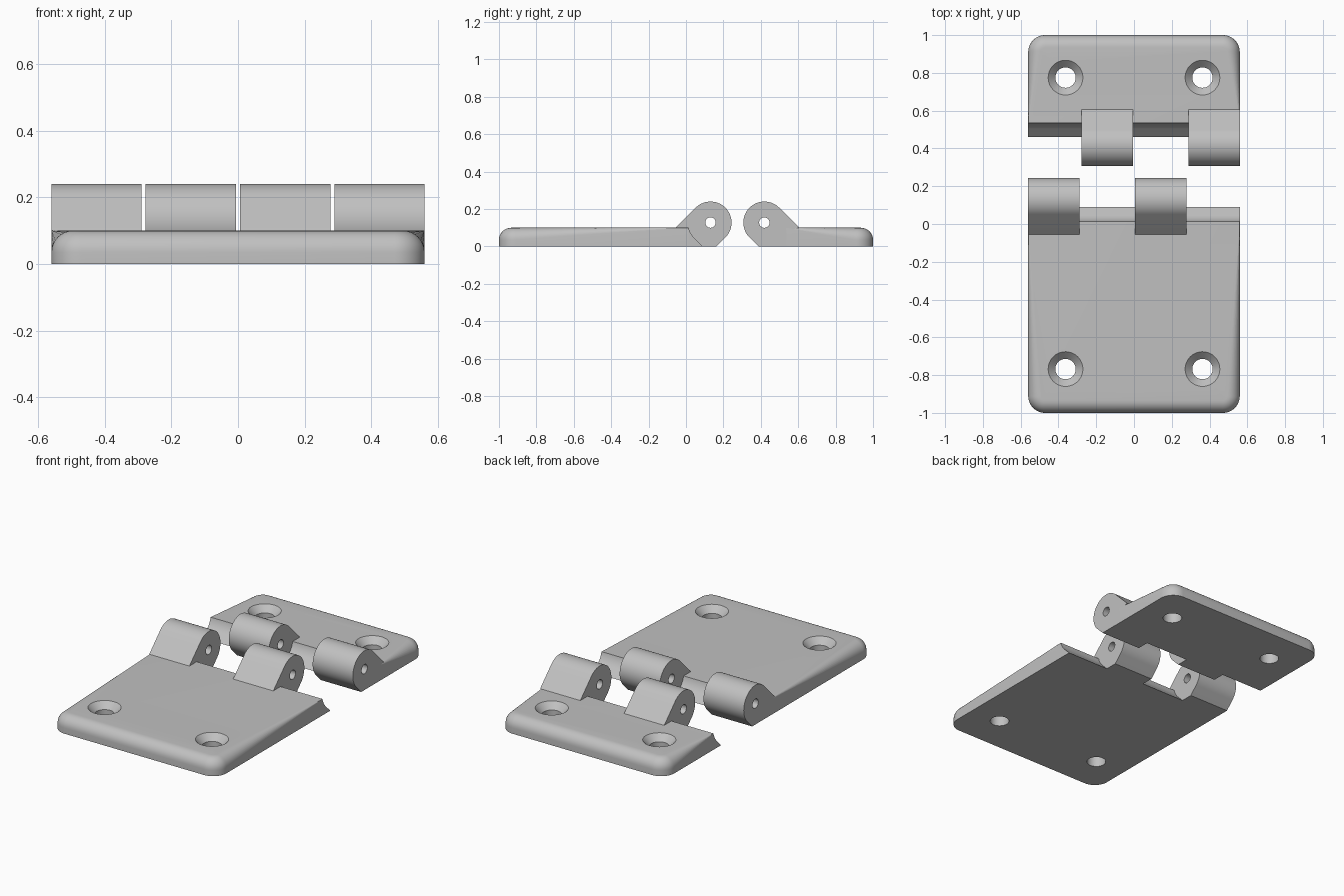
import bpy, bmesh
from math import sin, cos, pi, radians, sqrt

if "Cube" in bpy.data.objects:
    bpy.data.objects.remove(bpy.data.objects["Cube"])

HALF_W, THICK = 0.56, 0.10      # plate half width and thickness
FILLET, CORNER = 0.065, 0.09    # top edge rounding, plan corner radius
AXIS_Z, BARREL = 0.1275, 0.1125 # pin axis height, knuckle radius
CLEAR, PIN = 0.12, 0.028        # clearance radius, pin hole radius
PITCH, WIDTH = 0.283, 0.271     # knuckle spacing and width

grey = bpy.data.materials.new("satin_grey")
grey.use_nodes = True
colour = (0.53, 0.53, 0.53, 1)
grey.diffuse_color = colour
grey.node_tree.nodes["Principled BSDF"].inputs["Base Color"].default_value = colour


def skin(name, rings, place):
    """Closed solid through matching rings of points, capped at both ends."""
    bm = bmesh.new()
    loops = [[bm.verts.new(place(*p)) for p in ring] for ring in rings]
    n = len(loops[0])
    for a, b in zip(loops, loops[1:]):
        for i in range(n):
            j = (i + 1) % n
            bm.faces.new((a[i], a[j], b[j], b[i]))
    bm.faces.new(loops[0][::-1])
    bm.faces.new(loops[-1])
    bmesh.ops.recalc_face_normals(bm, faces=bm.faces)
    mesh = bpy.data.meshes.new(name)
    bm.to_mesh(mesh)
    bm.free()
    obj = bpy.data.objects.new(name, mesh)
    bpy.context.collection.objects.link(obj)
    mesh.materials.append(grey)
    return obj


def prism(name, profile, x0, x1, place):
    return skin(name, [[(x, y, z) for y, z in profile] for x in (x0, x1)], place)


def arc(radius, start, end, steps):
    """Arc around the pin axis, in degrees, as (y, z) points."""
    angles = [radians(start + (end - start) * i / steps) for i in range(steps + 1)]
    return [(radius * cos(a), AXIS_Z + radius * sin(a)) for a in angles]


def cut(obj, cutter):
    cutter.hide_render = True
    mod = obj.modifiers.new("cut", 'BOOLEAN')
    mod.operation, mod.solver, mod.object = 'DIFFERENCE', 'EXACT', cutter
    bpy.context.view_layer.objects.active = obj
    bpy.ops.object.modifier_apply(modifier=mod.name)
    bpy.data.objects.remove(cutter)


def smooth(obj):
    bpy.ops.object.select_all(action='DESELECT')
    obj.select_set(True)
    bpy.context.view_layer.objects.active = obj
    bpy.ops.object.shade_smooth_by_angle(angle=radians(25))


def plate(name, length, place):
    """Plate whose edge rounding fades out along the sides towards the hinge."""
    tiny = 0.001
    half = [(HALF_W, 0, 1, 0, tiny), (HALF_W, -CLEAR, 1, 0, tiny)]
    for i in range(13):
        a = pi / 2 * i / 12
        half.append((HALF_W - CORNER + CORNER * cos(a),
                     CORNER - length - CORNER * sin(a), cos(a), -sin(a), FILLET))
    outline = half + [(-x, y, -nx, ny, r) for x, y, nx, ny, r in reversed(half)]
    rings = [[(x, y, 0) for x, y, *_ in outline]]
    for k in range(9):
        t = pi / 2 * k / 8
        rings.append([(x - nx * r * (1 - cos(t)), y - ny * r * (1 - cos(t)),
                       THICK - r * (1 - sin(t))) for x, y, nx, ny, r in outline])
    return skin(name, rings, place)


def leaf(side, axis_y, turn, length, hole_y):
    def place(x, y, z):
        return (turn * x, turn * y + axis_y, z)

    body = plate(side + "_plate", length, place)

    # hollow that clears the opposite knuckles
    low = -0.05
    slope_y = low - AXIS_Z + CLEAR * sqrt(2)
    hollow = [(-slope_y, low)] + arc(CLEAR, 225, 150, 24) + [(0.3, 0.1875), (0.3, low)]
    cut(body, prism("hollow_cutter", hollow, -1, 1, place))

    # countersunk screw holes
    for x in (-0.3625, 0.3625):
        rings = [[(x + r * cos(a), -hole_y + r * sin(a), z)
                  for a in (2 * pi * i / 40 for i in range(40))]
                 for r, z in ((0.054, low), (0.054, 0.062), (0.092, THICK), (0.112, 0.12))]
        cut(body, skin("screw_cutter", rings, place))
    smooth(body)

    # knuckles: barrel with tangent slopes down to the plate and the base
    reach = BARREL * sqrt(2)
    profile = [(-reach - AXIS_Z + THICK, THICK)] + arc(BARREL, 135, -45, 36)
    profile += [(reach - AXIS_Z, 0), (AXIS_Z - CLEAR * sqrt(2) - 0.004, 0),
                (-0.09, 0.04), (-0.125, 0.085)]
    for slot, label in ((0, "outer"), (2, "inner")):
        x0 = -HALF_W + slot * PITCH
        knuckle = prism(f"{side}_{label}_knuckle", profile, x0, x0 + WIDTH, place)
        cut(knuckle, prism("pin_cutter", arc(PIN, 0, 345, 23), x0 - 0.1, x0 + WIDTH + 0.1, place))
        smooth(knuckle)


leaf("front", 0.131, 1, 1.131, 0.899)
leaf("back", 0.419, -1, 0.581, 0.356)
